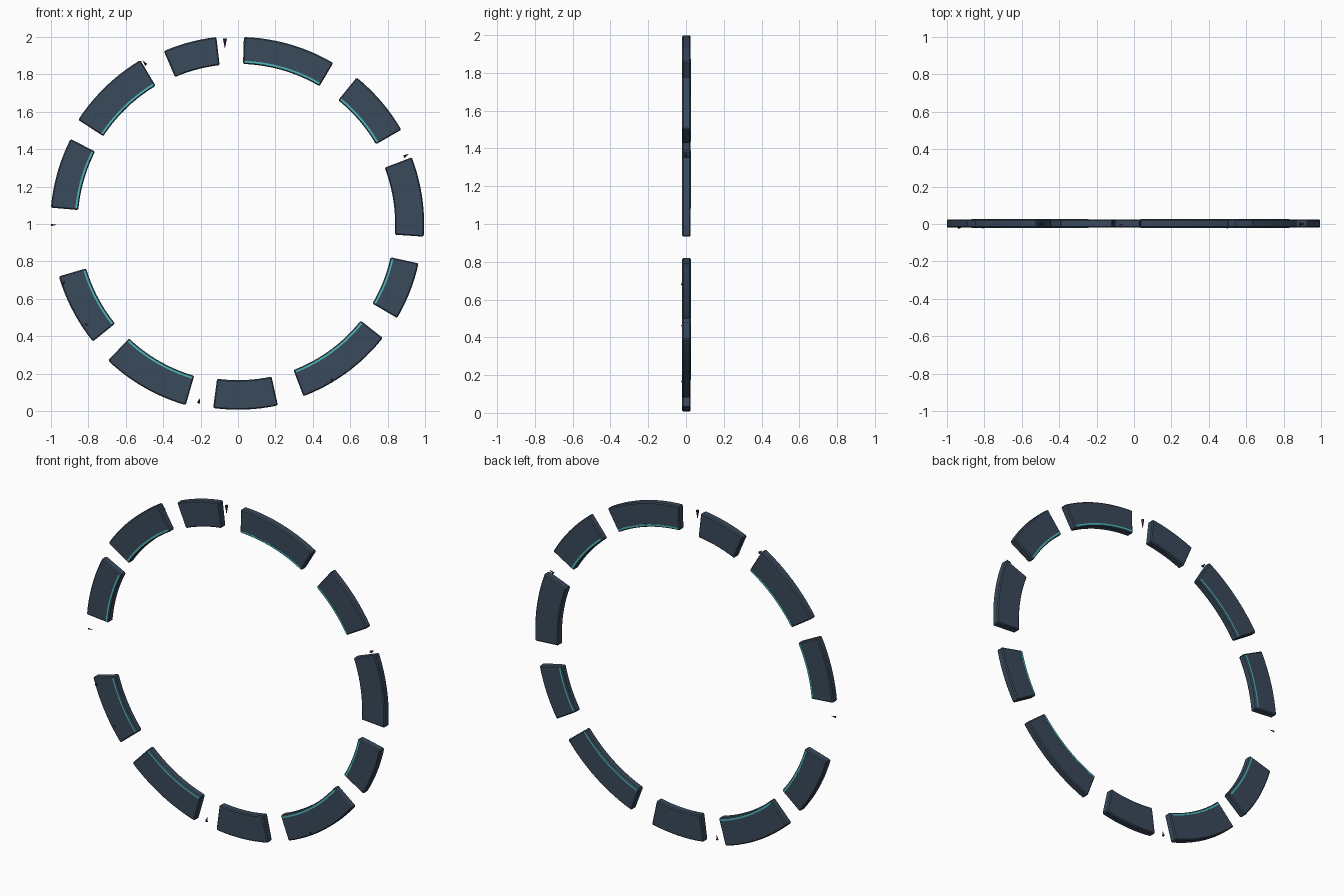
import bpy, bmesh, math
from mathutils import Vector, Euler

if "Cube" in bpy.data.objects:
    bpy.data.objects.remove(bpy.data.objects["Cube"])


def material(name, rgb):
    m = bpy.data.materials.new(name)
    m.diffuse_color = (*rgb, 1)
    m.use_nodes = True
    m.node_tree.nodes["Principled BSDF"].inputs["Base Color"].default_value = m.diffuse_color
    return m


STONE = material("dark_slate", (0.042, 0.068, 0.105))
GLOW = material("teal_glow", (0.08, 0.50, 0.52))
SHARD = material("shard_purple", (0.04, 0.025, 0.06))
CENTRE_Z = 1.0


def arc_block(name, a0, a1, r_in, r_out, y0, y1, mat, bevel=0):
    """Rectangular section swept along an arc in the XZ plane."""
    bm = bmesh.new()
    n = max(4, round((a1 - a0) / 2.5))
    rings = []
    for i in range(n + 1):
        a = math.radians(a0 + (a1 - a0) * i / n)
        rings.append([bm.verts.new((r * math.cos(a), y, CENTRE_Z + r * math.sin(a)))
                      for r, y in ((r_in, y0), (r_out, y0), (r_out, y1), (r_in, y1))])
    for p, q in zip(rings, rings[1:]):
        for k in range(4):
            j = (k + 1) % 4
            bm.faces.new((p[k], p[j], q[j], q[k]))
    bm.faces.new(rings[0])
    bm.faces.new(rings[-1][::-1])
    bmesh.ops.recalc_face_normals(bm, faces=bm.faces)
    me = bpy.data.meshes.new(name)
    bm.to_mesh(me)
    bm.free()
    me.materials.append(mat)
    ob = bpy.data.objects.new(name, me)
    bpy.context.collection.objects.link(ob)
    if bevel:
        mod = ob.modifiers.new("chamfer", 'BEVEL')
        mod.width = bevel
        mod.segments = 1
        mod.limit_method = 'ANGLE'
        mod.angle_limit = math.radians(40)
    return ob


# Broken ring: start angle, end angle, inner radius, outer radius, has glow strip
SEGMENTS = [
    (59.4, 88.2, 0.856, 1.000, True),
    (30.0, 51.0, 0.852, 1.008, True),
    (-3.9, 21.0, 0.840, 0.995, False),
    (-30.6, -12.3, 0.835, 0.988, True),
    (-69.2, -38.2, 0.835, 0.985, True),
    (-97.7, -77.6, 0.835, 0.993, False),
    (-133.6, -106.1, 0.845, 1.008, True),
    (-163.7, -141.0, 0.846, 0.998, True),
    (153.1, 175.0, 0.857, 1.004, True),
    (120.8, 146.9, 0.860, 1.020, True),
    (96.6, 113.2, 0.855, 1.006, False),
]
for i, (a0, a1, ri, ro, lit) in enumerate(SEGMENTS, 1):
    arc_block(f"ring_segment_{i}", a0, a1, ri, ro, -0.020, 0.025, STONE, 0.006)
    if lit:
        arc_block(f"glow_strip_{i}", a0 + 0.5, a1 - 0.5, ri + 0.006, ri + 0.017,
                  -0.0215, 0.0265, GLOW)


# Small floating splinters: x, y, z, length, width, tilt in the XZ plane
SPLINTERS = [
    (-0.070, -0.010, 1.965, 0.055, 0.011, 180),
    (-0.500, 0.000, 1.862, 0.030, 0.008, -40),
    (0.900, 0.000, 1.367, 0.030, 0.009, 60),
    (-0.985, 0.000, 0.995, 0.032, 0.006, 90),
    (-0.208, 0.000, 0.055, 0.028, 0.009, 10),
    (-0.930, -0.018, 0.690, 0.028, 0.009, 30),
    (-0.815, -0.018, 0.465, 0.018, 0.008, -60),
    (0.505, -0.018, 0.172, 0.022, 0.008, 45),
]
for i, (x, y, z, length, w, tilt) in enumerate(SPLINTERS, 1):
    bpy.ops.mesh.primitive_cone_add(vertices=4, radius1=w, radius2=0, depth=length,
                                    location=(x, y, z),
                                    rotation=(0, math.radians(tilt), 0))
    ob = bpy.context.object
    ob.name = f"splinter_{i}"
    ob.data.materials.append(SHARD)
